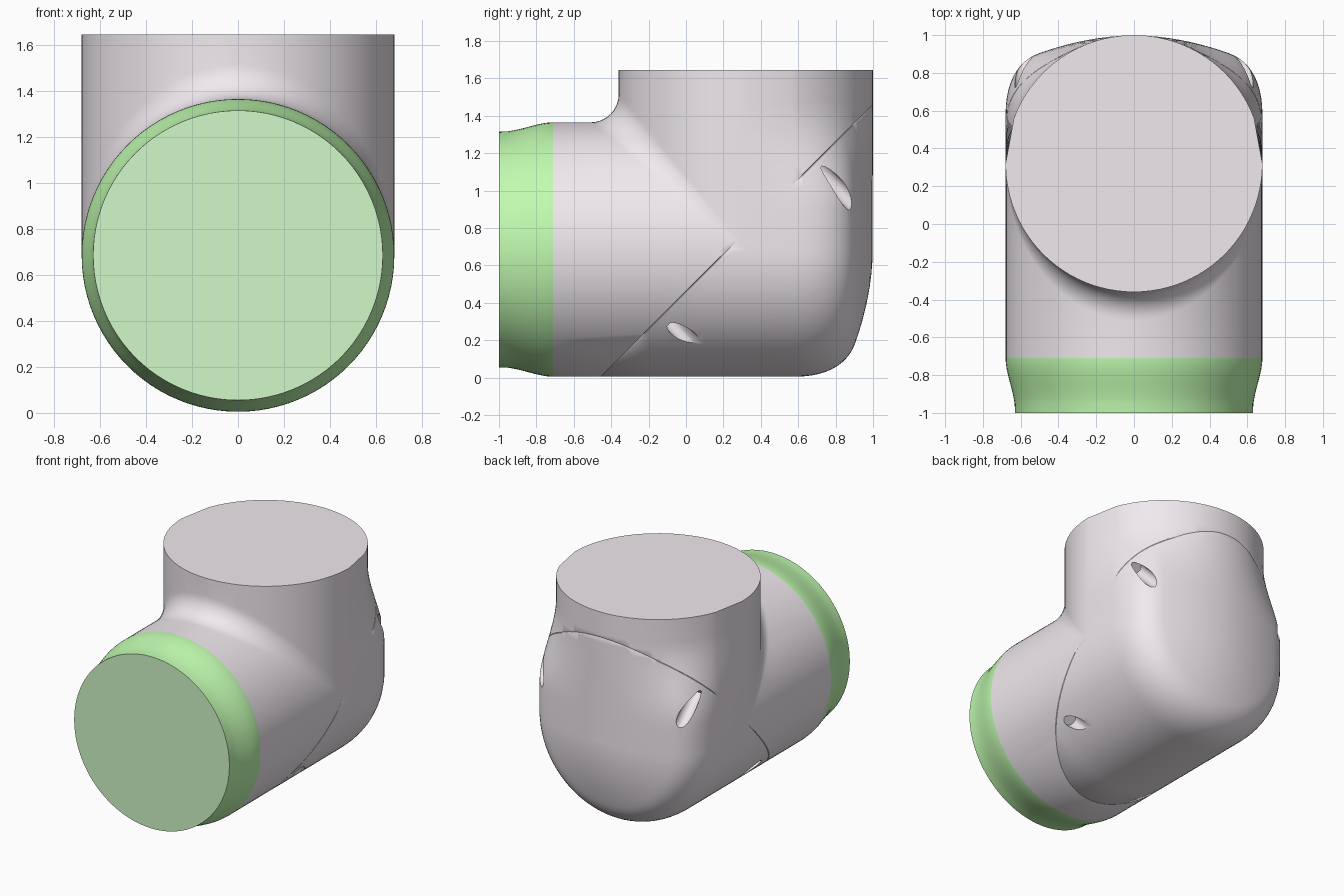
import bpy, bmesh, math
from mathutils import Vector
from mathutils.geometry import interpolate_bezier

if "Cube" in bpy.data.objects:
    bpy.data.objects.remove(bpy.data.objects["Cube"])

R, ZC, YC, TOP = 0.68, 0.685, 0.32, 1.645
SEG = 96


def loft(name, rings, cap_start=True, cap_end=True):
    """Skin a list of closed rings with equal point counts."""
    bm = bmesh.new()
    loops = [[bm.verts.new(p) for p in ring] for ring in rings]
    n = len(loops[0])
    for a, b in zip(loops, loops[1:]):
        for i in range(n):
            j = (i + 1) % n
            bm.faces.new((a[i], a[j], b[j], b[i]))
    if cap_start:
        bm.faces.new(loops[0][::-1])
    if cap_end:
        bm.faces.new(loops[-1])
    bmesh.ops.recalc_face_normals(bm, faces=bm.faces)
    me = bpy.data.meshes.new(name)
    bm.to_mesh(me)
    bm.free()
    ob = bpy.data.objects.new(name, me)
    bpy.context.collection.objects.link(ob)
    return ob


def lathe_y(profile):
    """Rings around the horizontal axis from (radius, y) pairs."""
    return [[(r * math.cos(2 * math.pi * i / SEG), y, ZC + r * math.sin(2 * math.pi * i / SEG))
             for i in range(SEG)] for r, y in profile]


def bezier(points, n):
    return [(p[0], p[1]) for p in interpolate_bezier(*[Vector((*p, 0)) for p in points], n)]


def material(name, color):
    m = bpy.data.materials.new(name)
    m.diffuse_color = (*color, 1)
    m.use_nodes = True
    m.node_tree.nodes["Principled BSDF"].inputs["Base Color"].default_value = m.diffuse_color
    return m


def smooth(ob, angle=35):
    bpy.ops.object.select_all(action='DESELECT')
    ob.select_set(True)
    bpy.context.view_layer.objects.active = ob
    bpy.ops.object.shade_smooth_by_angle(angle=math.radians(angle))


def boolean(ob, other, op):
    m = ob.modifiers.new(op, 'BOOLEAN')
    m.object, m.operation, m.solver = other, op, 'EXACT'
    bpy.context.view_layer.objects.active = ob
    bpy.ops.object.modifier_apply(modifier=m.name)
    bpy.data.objects.remove(other)


# Domed end profile, shared by the horizontal tube and the back of the upright
dome = bezier([(R, 0.58), (R, 0.76), (0.61, 0.866), (0.50, 0.905)], 12)
dome += bezier([(0.50, 0.905), (0.38, 0.947), (0.2, 0.998), (0.0, 0.998)], 10)[1:]

# Horizontal tube with rounded back end
tube_profile = [(R, y) for y in (-0.71, -0.2, -0.12, 0.1, 0.18, YC)] + dome[:-1] + [(0.004, 0.998)]
body = loft("elbow_housing", lathe_y(tube_profile))

# Upright: squarish domed back easing into a round neck
half = [(R, YC)] + dome
back = half + [(-x, y) for x, y in half[-2::-1]]
front = [math.pi + math.pi * i / 48 for i in range(1, 48)]


def upright_ring(z):
    t = min(max((z - 0.9) / 0.58, 0), 1)
    t = t * t * (3 - 2 * t)
    ring = []
    for x, y in back:
        a = math.atan2(y - YC, x)
        c = (R * math.cos(a), YC + R * math.sin(a))
        ring.append((x + (c[0] - x) * t, y + (c[1] - y) * t, z))
    return ring + [(R * math.cos(a), YC + R * math.sin(a), z) for a in front]


levels = [ZC, 0.8] + [0.9 + 0.058 * i for i in range(11)] + [TOP]
upright = loft("upright", [upright_ring(z) for z in levels])

# Fillet in the inner corner of the elbow
sections = []
for i in range(1, 48):
    x = -R * math.cos(math.pi * i / 48)
    a = math.sqrt(R * R - x * x)
    r = 0.15 * a / R
    y, z = YC - a, ZC + a
    arc = [(x, y - r + r * math.sin(t), z + r - r * math.cos(t))
           for t in [math.pi / 2 * k / 10 for k in range(11)]]
    e = 0.02 * a
    sections.append(arc + [(x, y + e, z + r), (x, y + e, z - e), (x, y - r, z - e)])
fillet = loft("fillet", sections)

boolean(body, upright, 'UNION')
boolean(body, fillet, 'UNION')

# Screw holes drilled along the diagonal, mirrored left and right
d = Vector((0, 1, -1)).normalized()
for side in (-1, 1):
    for x, y, z, depth in ((0.585, 0.80, 1.025, 0.13), (0.51, 0.0, 0.22, 0.11)):
        base = Vector((side * x, y, z)) - d * depth
        u, v = Vector((1, 0, 0)), Vector((0, 1, 1)).normalized()
        rings = [[base + d * h + 0.046 * (u * math.cos(k * math.pi / 12) + v * math.sin(k * math.pi / 12))
                  for k in range(24)] for h in (0, 0.5)]
        boolean(body, loft("screw_cutter", rings), 'DIFFERENCE')

# Fine cover seam on the diagonal plane, and open joint to the collar
bm = bmesh.new()
bm.from_mesh(body.data)
seam = Vector((0, 0, 0.46))
for off in (-0.0025, 0, 0.0025):
    bmesh.ops.bisect_plane(bm, geom=bm.verts[:] + bm.edges[:] + bm.faces[:],
                           plane_co=seam + d * off, plane_no=d, dist=1e-5)
bm.normal_update()
for v in bm.verts:
    if abs((v.co - seam).dot(d)) < 2e-5 and not 0.70 < v.co.z < 1.07:
        v.co -= v.normal * 0.002
bmesh.ops.delete(bm, geom=[f for f in bm.faces if f.calc_center_median().y < -0.7095], context='FACES_ONLY')
bm.to_mesh(body.data)
bm.free()
smooth(body)
body.data.materials.clear()
body.data.materials.append(material("pale_grey", (0.88, 0.82, 0.87)))

# Green flared collar with a paler end face
collar_profile = [(0.63, -1)] + \
    bezier([(0.632, -0.95), (0.645, -0.86), (0.678, -0.79), (R, -0.715)], 10) + [(R, -0.71)]
collar = loft("collar", lathe_y(collar_profile), True, False)
smooth(collar)
collar.data.materials.append(material("green", (0.53, 0.96, 0.43)))
collar.data.materials.append(material("pale_green", (0.64, 0.94, 0.58)))
for f in collar.data.polygons:
    if len(f.vertices) > 4:
        f.material_index = 1
